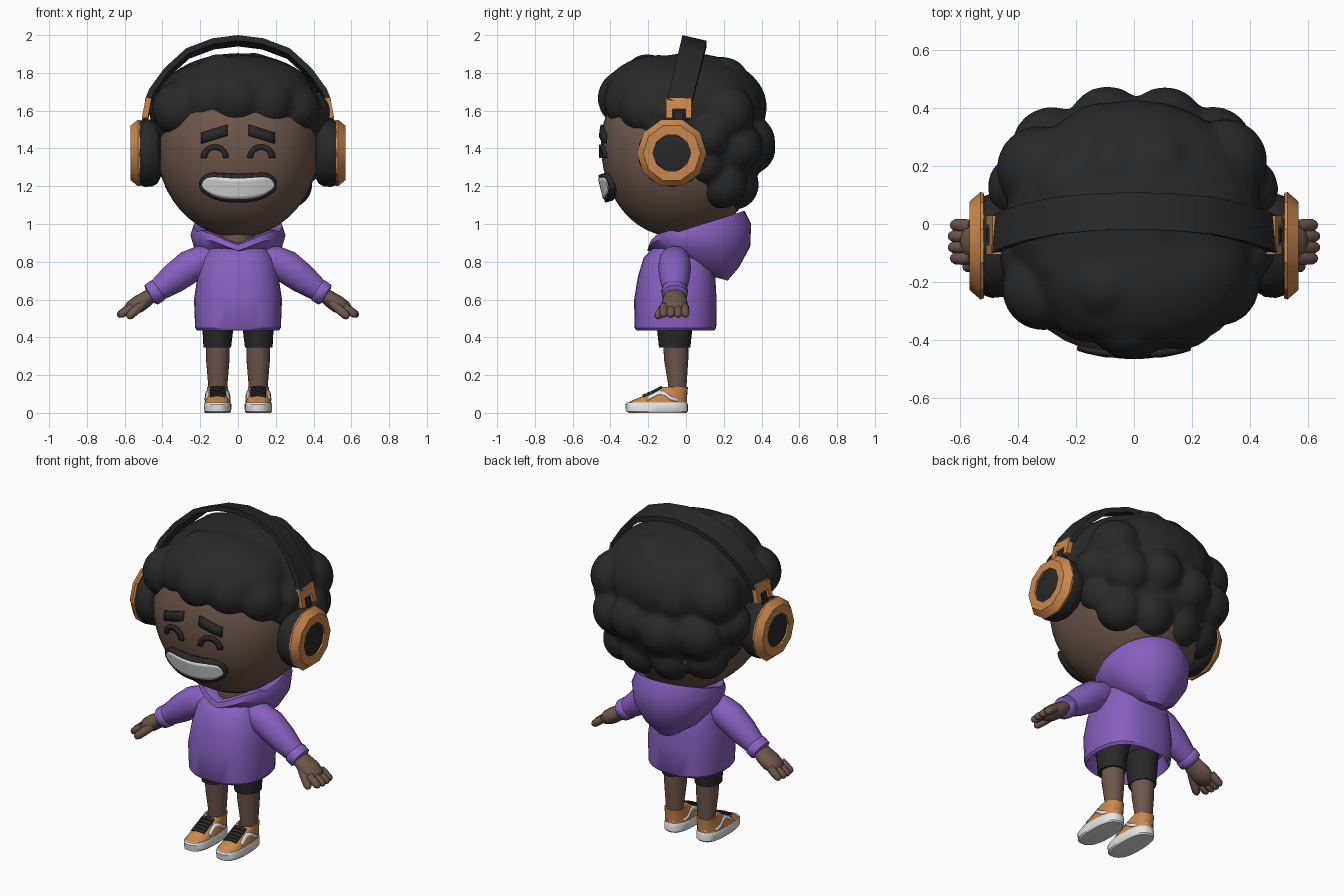
import bpy, bmesh, math, random
from mathutils import Vector as V
from mathutils.bvhtree import BVHTree

if "Cube" in bpy.data.objects:
    bpy.data.objects.remove(bpy.data.objects["Cube"])

random.seed(4)


def material(name, r, g, b):
    m = bpy.data.materials.new(name)
    m.diffuse_color = (r, g, b, 1)
    m.use_nodes = True
    m.node_tree.nodes["Principled BSDF"].inputs["Base Color"].default_value = m.diffuse_color
    return m


SKIN = material("brown skin", .155, .094, .069)
HAIR = material("black hair", .022, .022, .022)
PURPLE = material("purple cloth", .24, .115, .52)
ORANGE = material("orange", .60, .245, .075)
DARK = material("charcoal", .021, .021, .021)
WHITE = material("white rubber", .80, .80, .80)
TEETH = material("tooth white", .72, .72, .72)


def finish(name, bm, mat, mirror=False, angle=35):
    bmesh.ops.recalc_face_normals(bm, faces=bm.faces)
    me = bpy.data.meshes.new(name)
    bm.to_mesh(me)
    bm.free()
    ob = bpy.data.objects.new(name, me)
    bpy.context.collection.objects.link(ob)
    me.materials.append(mat)
    bpy.ops.object.select_all(action='DESELECT')
    ob.select_set(True)
    bpy.context.view_layer.objects.active = ob
    bpy.ops.object.shade_smooth_by_angle(angle=math.radians(angle))
    if mirror:
        ob.modifiers.new("mirror", 'MIRROR').use_mirror_merge = False
    return ob


def ring(c, u, v, n=24, p=2.0):
    """Superellipse loop around c with half axes u and v."""
    out = []
    for i in range(n):
        a = 2 * math.pi * i / n
        x, y = math.cos(a), math.sin(a)
        out.append(V(c) + V(u) * math.copysign(abs(x) ** (2 / p), x)
                   + V(v) * math.copysign(abs(y) ** (2 / p), y))
    return out


def add_loft(bm, rings):
    vs = [[bm.verts.new(q) for q in r] for r in rings]
    n = len(vs[0])
    for a, b in zip(vs, vs[1:]):
        for i in range(n):
            bm.faces.new((a[i], a[(i + 1) % n], b[(i + 1) % n], b[i]))
    bm.faces.new(vs[0])
    bm.faces.new(vs[-1])


def loft(name, rings, mat, **kw):
    bm = bmesh.new()
    add_loft(bm, rings)
    return finish(name, bm, mat, **kw)


def tube_rings(pts, radii, n=16, depth=1.0):
    """Round sections along a path; depth scales the y axis."""
    pts, out = [V(p) for p in pts], []
    for i, (p, r) in enumerate(zip(pts, radii)):
        t = (pts[min(i + 1, len(pts) - 1)] - pts[max(i - 1, 0)]).normalized()
        side = t.cross(V((0, 1, 0))).normalized()
        out.append(ring(p, side.cross(t) * r * depth, side * r, n))
    return out


def finger(bm, a, b, r):
    a, b = V(a), V(b)
    pts = [a.lerp(b, t) for t in (0, .5, .82, .95, 1)]
    add_loft(bm, tube_rings(pts, [r, r, r * .9, r * .6, r * .2], 10))


def blob(bm, c, s, seg=24):
    for q in bmesh.ops.create_uvsphere(bm, u_segments=seg, v_segments=seg * 2 // 3, radius=1)['verts']:
        q.co = V(c) + V(a * b for a, b in zip(q.co, s))


def box(bm, lo, hi):
    """Box leaning inwards with height, like the band it sits on."""
    for q in bmesh.ops.create_cube(bm, size=1)['verts']:
        q.co = V(a + (b - a) * (k + .5) for a, b, k in zip(lo, hi, q.co))
        q.co.x += (1.6 - q.co.z) * .2


def lathe_x(name, profile, mat, n):
    """Disc around the ear axis from (x, radius) pairs."""
    return loft(name, [ring((x, -.075, 1.376), (0, r, 0), (0, 0, r), n) for x, r in profile],
                mat, mirror=True, angle=30)


def plate(name, rows, d, target, mat, lift, thick, mirror=False):
    """Sheet of point rows cast along d onto the target (kept as given without one)."""
    d, bm, grid = V(d), bmesh.new(), []
    if target:
        tree = BVHTree.FromPolygons([q.co for q in target.data.vertices],
                                    [p.vertices for p in target.data.polygons])
    for row in rows:
        line = []
        for q in row:
            hit = (tree.ray_cast(V(q), d)[0] or tree.find_nearest(V(q))[0]) if target else V(q)
            line.append(bm.verts.new(hit - d * lift))
        grid.append(line)
    for a, b in zip(grid, grid[1:]):
        for i in range(len(a) - 1):
            bm.faces.new((a[i], a[i + 1], b[i + 1], b[i]))
    ob = finish(name, bm, mat, mirror)
    s = ob.modifiers.new("thickness", 'SOLIDIFY')
    s.thickness, s.offset = thick, 0
    return ob


# Head and neck
rings = []
for i in range(1, 24):
    a = math.pi * i / 24
    h, w = -math.cos(a), math.sin(a)
    rings.append(ring((0, -.03, 1.42 + h * (.49 if h < 0 else .43)), (.432 * w, 0, 0),
                      (0, .42 * w ** .9, 0), 36, 2.35))
head = loft("head", rings, SKIN)
loft("neck", [ring((0, -.03, z), (.09, 0, 0), (0, .11, 0)) for z in (.84, 1.02)], SKIN)

# Hair: scalp masses plus curls, fused
bm = bmesh.new()
blob(bm, (0, .02, 1.62), (.445, .41, .285))
blob(bm, (.02, -.14, 1.69), (.38, .295, .205))
blob(bm, (0, .13, 1.42), (.41, .29, .33))
curls = [(0, -.30, 1.67, .155), (.17, -.27, 1.65, .15), (.30, -.21, 1.62, .145), (.36, -.10, 1.58, .115),
         (.365, -.14, 1.51, .09), (.10, -.19, 1.755, .13), (.24, -.12, 1.69, .14), (.07, .0, 1.78, .13),
         (.20, .12, 1.71, .15), (.08, .20, 1.75, .14), (.11, .26, 1.60, .15), (.31, .20, 1.60, .15),
         (.38, .13, 1.47, .115), (.10, .32, 1.42, .14), (.28, .25, 1.40, .14), (.09, .26, 1.22, .135),
         (.25, .20, 1.23, .13), (.35, .11, 1.33, .105)]
for x, y, z, r in curls:
    for s in ((1, -1) if x else (1,)):
        j = [random.uniform(-.018, .018) for _ in range(3)]
        blob(bm, (s * x + j[0], y + j[1], z + j[2]), (r, r, r), 18)
hair = finish("hair", bm, HAIR)
m = hair.modifiers.new("fuse", 'REMESH')
m.mode, m.voxel_size, m.use_smooth_shade = 'VOXEL', .016, True
m = hair.modifiers.new("soften", 'SMOOTH')
m.factor, m.iterations = .5, 6

# Face plates: brows, closed eyes, grin
F = (0, 1, 0)
plate("eyebrow", [[(x, -2, 1.495 - .31 * (x - .06) + k) for k in (-.028, 0, .028)]
                  for x in (.055, .09, .125, .16, .192)], F, head, DARK, .006, .022, True)
arc = [math.pi * i / 14 for i in range(15)]
plate("closed_eye", [[(.122 + r * math.cos(a), -2, 1.35 + r * math.sin(a)) for r in (.044, .072)]
                     for a in arc], F, head, DARK, .006, .02, True)


def grin(name, w, h, mat, y):
    rows = []
    for i in range(25):
        x = -w * math.cos(math.pi * i / 24)
        zc = 1.19 + .022 * min(abs(x) / .16, 1) ** 2
        hz = h * max(1 - abs(x / w) ** 4, .002) ** .5
        rows.append([(x, y + x * x - .25 * (hz * k / 3), zc + hz * k / 3) for k in range(-3, 4)])
    plate(name, rows, F, None, mat, 0, .04)


grin("mouth", .2, .072, DARK, -.427)
grin("teeth", .184, .054, TEETH, -.433)

# Headphones: the band leans back with height
half = [(.492, 1.645), (.47, 1.70), (.39, 1.81), (.275, 1.915), (.135, 1.968)]
arch = [(-x, z) for x, z in half] + [(0, 1.985)] + half[::-1]
rings = []
for x, z in arch:
    k = 1 - .03 / math.hypot(x, z - 1.5)
    yc = -.035 + (z - 1.65) * .24
    zi = 1.5 + (z - 1.5) * k
    rings.append([V((x, yc - .064, z + .015)), V((x, yc + .064, z - .015)),
                  V((x * k, yc + .064, zi - .015)), V((x * k, yc - .064, zi + .015))])
loft("headband", rings, DARK)
lathe_x("ear_cushion", [(.41, .13), (.425, .16), (.45, .176), (.49, .18), (.522, .17)], DARK, 20)
lathe_x("ear_cup", [(.515, .16), (.519, .183), (.53, .185), (.568, .152), (.568, .10), (.55, .10)],
        ORANGE, 10)
lathe_x("ear_cup_centre", [(.53, .102), (.558, .098), (.564, .075)], DARK, 12)
bm = bmesh.new()
box(bm, (.47, -.105, 1.61), (.502, .03, 1.668))
box(bm, (.47, -.105, 1.56), (.502, -.072, 1.612))
box(bm, (.47, -.003, 1.56), (.502, .03, 1.612))
finish("band_bracket", bm, ORANGE, True)
bm = bmesh.new()
box(bm, (.465, -.06, 1.52), (.498, -.015, 1.60))
finish("cup_stem", bm, DARK, True)

# Hooded jumper
sections = [(.52, .19, -.23, .12), (.45, .208, -.25, .14), (.436, .216, -.262, .15), (.45, .227, -.272, .16),
            (.6, .233, -.275, .162), (.72, .215, -.255, .155), (.82, .19, -.225, .135),
            (.87, .155, -.18, .11), (.885, .10, -.12, .06)]
loft("jumper_body", [ring((0, (f + b) / 2, z), (w, 0, 0), (0, (b - f) / 2, 0), 28, 2.5)
                     for z, w, f, b in sections], PURPLE)
hood = [(-.11, .90, .15, .95, .10), (-.165, .92, .26, 1.04, .20), (-.195, .91, .31, 1.07, .235),
        (-.205, .88, .345, 1.0, .252), (-.16, .855, .34, .88, .23), (-.02, .78, .28, .77, .16),
        (.08, .74, .22, .70, .075)]
rings = [ring((0, (f + b) / 2, (zf + zb) / 2), (w, 0, 0), (0, (b - f) / 2, (zb - zf) / 2), 32)
         for f, zf, b, zb, w in hood]
for r in rings[:4]:  # collar dips to a V at the front
    for q in r:
        if q.y < -.05:
            q.z += .33 * (min(abs(q.x), .13) - .065)
loft("hood", rings, PURPLE, angle=50)

# Sleeves, cuffs and hands
loft("sleeve", tube_rings([(.12, -.06, .82), (.19, -.06, .805), (.255, -.06, .775), (.34, -.06, .712), (.44, -.06, .638)],
                          [.06, .082, .088, .08, .056]), PURPLE, mirror=True, angle=60)
loft("cuff", tube_rings([(.415, -.06, .655), (.425, -.06, .649), (.46, -.06, .625), (.468, -.06, .62)],
                        [.052, .064, .062, .045], depth=1.1), PURPLE, mirror=True, angle=60)
bm = bmesh.new()
add_loft(bm, tube_rings([(.45, -.06, .632), (.49, -.06, .600), (.53, -.06, .574), (.57, -.06, .552), (.59, -.06, .542)],
                        [.036, .043, .046, .038, .024], depth=1.5))
for i in range(4):
    y = -.008 - .036 * i
    finger(bm, (.56, y, .563), (.642 - .008 * abs(i - 1.5), y * 1.08 + .006, .512), .023)
finger(bm, (.50, -.10, .58), (.585, -.155, .503), .025)
finish("hand", bm, SKIN, True, 60)

# Shorts and legs
loft("shorts_leg", [ring((x, -.06, z), (w, 0, 0), (0, d, 0)) for z, x, w, d in
                    ((.345, .11, .06, .065), (.345, .11, .073, .083), (.46, .106, .083, .095), (.54, .10, .09, .11))],
     DARK, mirror=True)
loft("leg", [ring((.107, y, z), (w, 0, 0), (0, d, 0)) for z, y, w, d in
             ((.08, -.045, .05, .048), (.16, -.046, .052, .05), (.28, -.052, .062, .064), (.40, -.055, .064, .068))],
     SKIN, mirror=True)


# Shoes: sole, upper, side stripes, laces
def shoe_ring(z, w, f, b, p=2.6):
    return ring((.108, (f + b) / 2, z), (w, 0, 0), (0, (b - f) / 2, 0), 28, p)


loft("shoe_sole", [shoe_ring(0, .066, -.30, .002), shoe_ring(.008, .072, -.318, .01),
                   shoe_ring(.045, .073, -.322, .01), shoe_ring(.055, .069, -.314, .006)], WHITE, mirror=True)
upper = loft("shoe_upper", [shoe_ring(.05, .069, -.312, .006), shoe_ring(.068, .066, -.28, .006),
                            shoe_ring(.088, .062, -.23, .006), shoe_ring(.11, .058, -.18, .008),
                            shoe_ring(.138, .055, -.125, .01), shoe_ring(.138, .046, -.115, .0),
                            shoe_ring(.11, .04, -.10, -.01)], ORANGE, mirror=True)
path = [(.004, .068), (-.06, .07), (-.085, .08), (-.115, .104), (-.145, .108), (-.175, .092), (-.205, .075)]
for side, x0, dx in (("outer", 1, -1), ("inner", -.1, 1)):
    plate(side + "_shoe_stripe", [[(x0, y, z + k) for k in (-.010, .010)] for y, z in path],
          (dx, 0, 0), upper, WHITE, .003, .006, True)
for i in range(5):
    y = -.137 - i * .021
    plate("lace_%d" % (i + 1), [[(.108 + k * .010, y + j, 1) for k in range(-4, 5)] for j in (-.0085, 0, .0085)],
          (0, 0, -1), upper, DARK, .004, .008, True)
